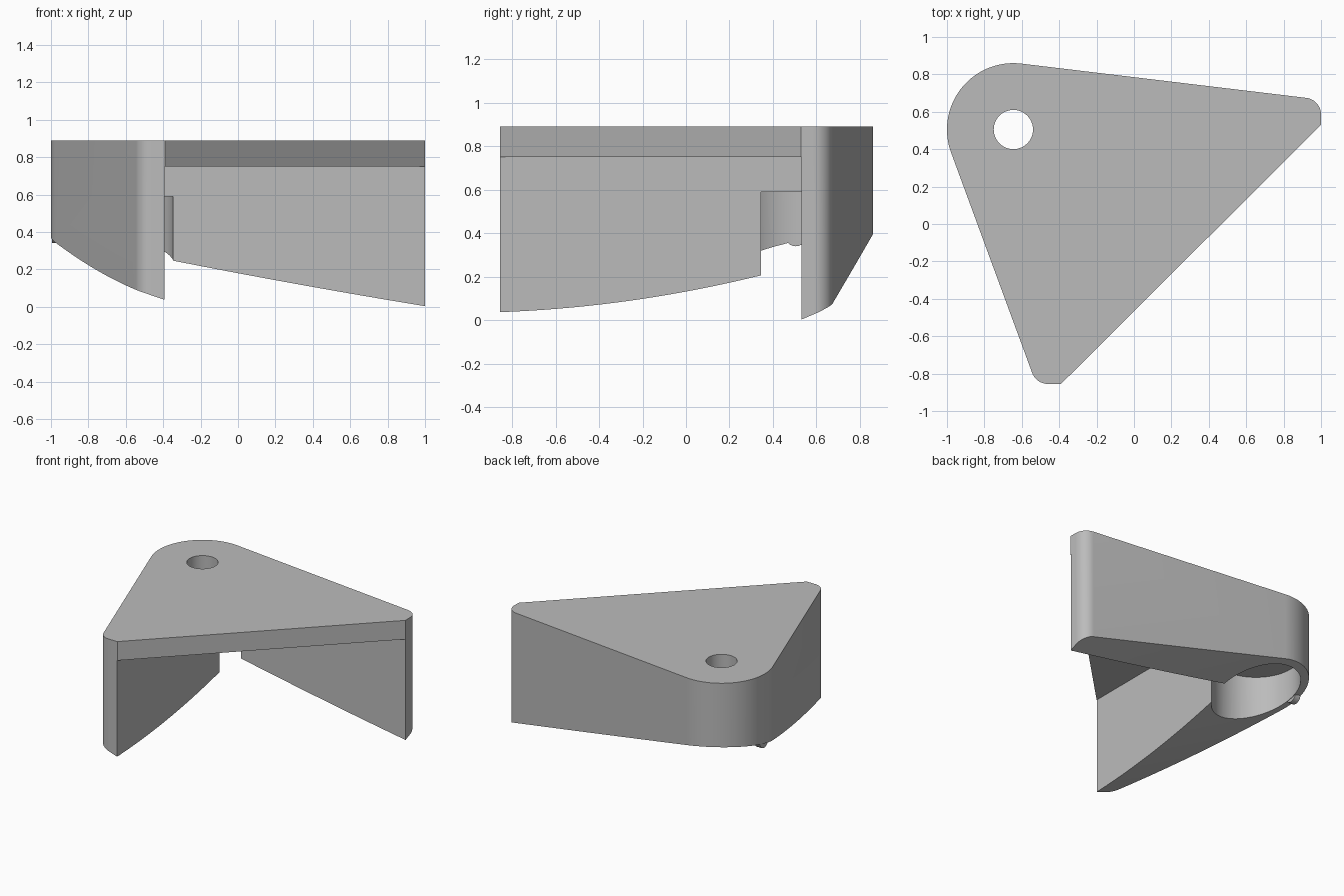
import bpy, bmesh, math
from mathutils import Vector

if "Cube" in bpy.data.objects:
    bpy.data.objects.remove(bpy.data.objects["Cube"])

grey = bpy.data.materials.new("plain_grey")
grey.use_nodes = True
COLOR = (0.5, 0.5, 0.5, 1)
grey.diffuse_color = COLOR
grey.node_tree.nodes["Principled BSDF"].inputs["Base Color"].default_value = COLOR

PIVOT = Vector((-0.645, 0.505))
TOP, PLATE_UNDERSIDE, BORE_TOP = 0.89, 0.75, 0.59


def arc(center, radius, start, end, steps):
    angles = [math.radians(start + (end - start) * i / steps) for i in range(steps + 1)]
    return [(center[0] + radius * math.cos(a), center[1] + radius * math.sin(a)) for a in angles]


def add_object(name, bm):
    bmesh.ops.recalc_face_normals(bm, faces=bm.faces)
    mesh = bpy.data.meshes.new(name)
    bm.to_mesh(mesh)
    bm.free()
    mesh.materials.append(grey)
    ob = bpy.data.objects.new(name, mesh)
    bpy.context.collection.objects.link(ob)
    return ob


def prism(name, points, bottom, top):
    bm = bmesh.new()
    face = bm.faces.new([bm.verts.new((x, y, bottom)) for x, y in points])
    extruded = bmesh.ops.extrude_face_region(bm, geom=[face])["geom"]
    verts = [g for g in extruded if isinstance(g, bmesh.types.BMVert)]
    bmesh.ops.translate(bm, verts=verts, vec=(0, 0, top - bottom))
    return add_object(name, bm)


def underside(x, y):
    # Tilted saddle that the wall bottoms follow
    u, v = (y - x) / math.sqrt(2), (x + y) / math.sqrt(2)
    return 0.035 + 0.33 * u + 0.1 * v * v - 0.012 * v + 0.075 * u * v


# Rounded three-cornered body with a flat front diagonal
outline = arc(PIVOT, 0.355, 83.3, 200, 40)
outline += arc((-0.46, -0.765), 0.09, 200, 270, 12)
outline += [(-0.39, -0.855), (1, 0.53)]
outline += arc((0.91, 0.585), 0.09, 0, 83.3, 12)
body = prism("bracket_body", outline, -0.3, TOP)

# Recess that leaves two walls under the plate
recess = prism("recess_cutter", [(-0.392, -1.5), (1.5, -1.5), (1.5, 0.532), (-0.392, 0.532)],
               -0.8, PLATE_UNDERSIDE)
bore = prism("bore_cutter", arc(PIVOT, 0.30, 0, 355, 71), -0.8, BORE_TOP)
hole = prism("hole_cutter", arc(PIVOT, 0.105, 0, 352.5, 47), 0.4, 1.2)

# Curved block that trims the wall bottoms
bm = bmesh.new()
bmesh.ops.create_grid(bm, x_segments=32, y_segments=32, size=1.2)
extruded = bmesh.ops.extrude_face_region(bm, geom=bm.faces[:])["geom"]
upper = {g for g in extruded if isinstance(g, bmesh.types.BMVert)}
for v in bm.verts:
    v.co.z = underside(v.co.x, v.co.y) if v in upper else -1.5
trim = add_object("underside_cutter", bm)

bpy.context.view_layer.objects.active = body
for cutter in (trim, recess, bore, hole):
    mod = body.modifiers.new(cutter.name, 'BOOLEAN')
    mod.operation, mod.solver, mod.object = 'DIFFERENCE', 'EXACT', cutter
    bpy.ops.object.modifier_apply(modifier=mod.name)
for cutter in (trim, recess, bore, hole):
    bpy.data.objects.remove(cutter)

# Small round locating nub under the bore wall
bpy.ops.mesh.primitive_cylinder_add(vertices=24, radius=0.05, depth=0.045,
                                    location=(-0.971, 0.505, 0.39),
                                    rotation=(0, math.pi / 2, 0))
nub = bpy.context.object
nub.name = "locating_nub"
nub.data.materials.append(grey)

# Smooth the rounded walls, keep edges crisp
for ob in (body, nub):
    bpy.ops.object.select_all(action='DESELECT')
    ob.select_set(True)
    bpy.context.view_layer.objects.active = ob
    bpy.ops.object.shade_smooth_by_angle(angle=math.radians(30))
